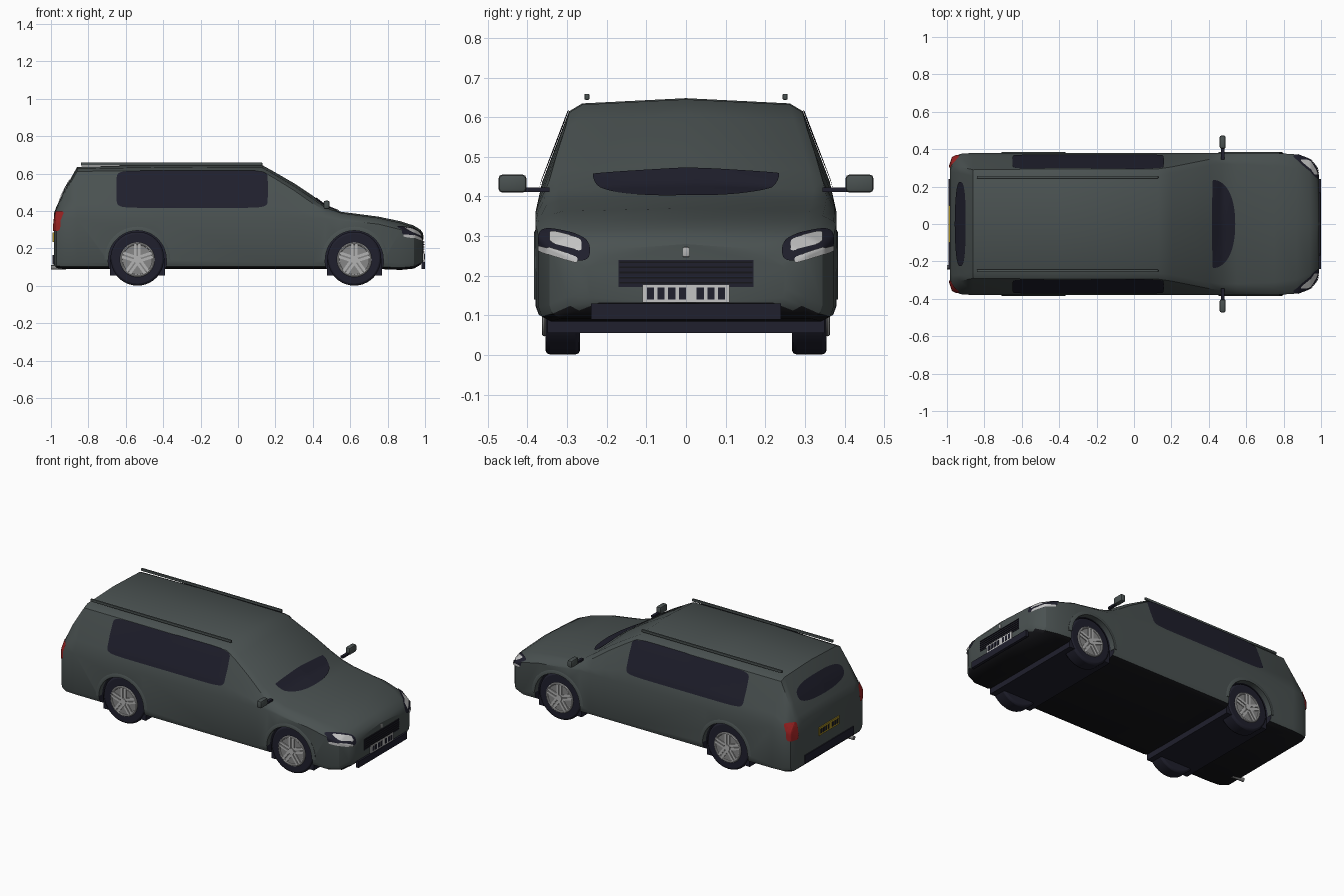
import bpy, bmesh
from math import pi, cos, sin, radians
from mathutils import Vector
from mathutils.bvhtree import BVHTree

if "Cube" in bpy.data.objects:
    bpy.data.objects.remove(bpy.data.objects["Cube"])


def material(name, r, g, b):
    m = bpy.data.materials.new(name)
    m.use_nodes = True
    m.diffuse_color = (r, g, b, 1)
    m.node_tree.nodes["Principled BSDF"].inputs["Base Color"].default_value = (r, g, b, 1)
    return m


PAINT = material("grey green paint", .068, .083, .082)
BLACK = material("black trim", .008, .008, .01)
GLASS = material("dark blue glass", .014, .014, .026)
ALLOY = material("light alloy", .45, .45, .45)
STEEL = material("mid grey metal", .24, .24, .24)
LAMP = material("pale lamp", .55, .55, .55)
RED = material("red lamp", .33, .016, .016)
YELLOW = material("yellow plate", .4, .28, .02)


def shade(ob, angle=35):
    bpy.ops.object.select_all(action='DESELECT')
    ob.select_set(True)
    bpy.context.view_layer.objects.active = ob
    bpy.ops.object.shade_smooth_by_angle(angle=radians(angle))
    return ob


def finish(ob, *mats):
    for m in mats:
        ob.data.materials.append(m)
    return shade(ob)


def from_bmesh(name, bm):
    me = bpy.data.meshes.new(name)
    bm.to_mesh(me)
    bm.free()
    ob = bpy.data.objects.new(name, me)
    bpy.context.collection.objects.link(ob)
    return ob


def loft(name, rings):
    bm = bmesh.new()
    rows = [[bm.verts.new(p) for p in ring] for ring in rings]
    n = len(rows[0])
    for a, b in zip(rows, rows[1:]):
        for i in range(n):
            j = (i + 1) % n
            bm.faces.new((a[i], a[j], b[j], b[i]))
    bm.faces.new(rows[0])
    bm.faces.new(rows[-1])
    bmesh.ops.recalc_face_normals(bm, faces=bm.faces)
    return from_bmesh(name, bm)


def box(name, mat, lo, hi, bevel=0):
    lo, hi = Vector(lo), Vector(hi)
    bm = bmesh.new()
    bmesh.ops.create_cube(bm, size=1)
    for v in bm.verts:
        v.co = (lo + hi) / 2 + v.co * (hi - lo)
    if bevel:
        bmesh.ops.bevel(bm, geom=bm.edges[:], offset=bevel, segments=2, affect='EDGES', profile=.5)
    return finish(from_bmesh(name, bm), mat)


def cylinder(name, mats, loc, radius, depth, axis='y', sides=40, bevel=0):
    rot = (pi / 2, 0, 0) if axis == 'y' else (0, pi / 2, 0)
    bpy.ops.mesh.primitive_cylinder_add(vertices=sides, radius=radius, depth=depth, location=loc, rotation=rot)
    ob = bpy.context.object
    ob.name = name
    if bevel:
        mod = ob.modifiers.new("round", 'BEVEL')
        mod.width, mod.segments, mod.limit_method = bevel, 2, 'ANGLE'
    return finish(ob, *mats)


# Body shell: x, half width, bottom, belt height, roof edge y, roof edge z, centre z
STATIONS = [
    (-.985, .31, .11, .30, .28, .37, .385),
    (-.97, .355, .095, .34, .31, .405, .425),
    (-.93, .375, .09, .36, .305, .49, .51),
    (-.86, .38, .09, .36, .29, .612, .636),
    (-.4, .38, .09, .36, .295, .615, .648),
    (.13, .38, .09, .36, .295, .612, .645),
    (.2, .38, .09, .36, .305, .572, .606),
    (.3, .38, .09, .36, .325, .51, .548),
    (.4, .38, .09, .36, .345, .44, .482),
    (.47, .38, .09, .36, .355, .4, .428),
    (.55, .38, .09, .35, .352, .38, .396),
    (.75, .38, .09, .33, .345, .352, .37),
    (.87, .372, .085, .30, .33, .322, .345),
    (.94, .345, .092, .27, .30, .295, .322),
    (.975, .30, .112, .25, .26, .272, .30),
    (.99, .25, .132, .22, .2, .25, .28)]


def body_ring(x, w, zb, belt, ye, ze, zc):
    half = [(0, zb), (w - .03, zb), (w - .008, zb + .012), (w, zb + .035), (w, belt),
            (w + (ye - w) * .2, belt + (ze - belt) * .3), (ye, ze),
            (ye - .033, ze + .6 * (zc - ze)), (0, zc)]
    return [(x, y, z) for y, z in half] + [(x, -y, z) for y, z in half[-2:0:-1]]


body = finish(loft("body", [body_ring(*s) for s in STATIONS]), PAINT, BLACK, GLASS)
for p in body.data.polygons:
    p.material_index = 1 if p.normal.z < -.45 else 0
surface = BVHTree.FromPolygons([v.co for v in body.data.vertices],
                               [tuple(p.vertices) for p in body.data.polygons])

# Wheel wells cut from the shell, with dark linings
WHEELS = [("rear", -.538), ("front", .622)]
SIDES = [("left", 1), ("right", -1)]
for end, wx in WHEELS:
    for side, s in SIDES:
        cut = cylinder("well_cutter", (PAINT, BLACK, GLASS), (wx, s * .4, .14), .157, .29)
        cut.hide_render = True
        for p in cut.data.polygons:
            p.material_index = 2
        mod = body.modifiers.new("well", 'BOOLEAN')
        mod.operation, mod.solver, mod.object = 'DIFFERENCE', 'EXACT', cut
        bpy.context.view_layer.objects.active = body
        bpy.ops.object.modifier_apply(modifier=mod.name)
        bpy.data.objects.remove(cut)
shade(body, 30)


# Thin panels laid onto the shell: rounded outline, projected along an axis
def panel(name, mat, cu, cv, ru, rv, axis, sign=1, power=10, low=-1, lift=.004, shear=0):
    place = {'x': lambda u, v: Vector((sign * 2, u, v)),
             'y': lambda u, v: Vector((u, sign * 2, v)),
             'z': lambda u, v: Vector((v, u, sign * 2))}[axis]
    ray = -sign * Vector([axis == a for a in 'xyz'])
    bm = bmesh.new()
    cols, rows, grid = 32, 8, []
    for i in range(cols + 1):
        t = -cos(pi * i / cols)
        h = max(0, 1 - abs(t) ** power) ** (1 / power)
        line = []
        for j in range(rows + 1):
            v = cv + rv * h * (low + (1 - low) * j / rows) + shear * t
            hit, normal, _, _ = surface.ray_cast(place(cu + ru * t, v), ray)
            if hit is None:
                hit, normal, _, _ = surface.find_nearest(place(cu + ru * t, v) + ray)
            line.append(bm.verts.new(hit + normal * lift))
        grid.append(line)
    for a, b in zip(grid, grid[1:]):
        for j in range(rows):
            bm.faces.new((a[j], a[j + 1], b[j + 1], b[j]))
    bmesh.ops.remove_doubles(bm, verts=bm.verts, dist=.0002)
    bm.normal_update()
    for f in bm.faces:
        if f.normal.dot(ray) > 0:
            f.normal_flip()
    return finish(from_bmesh(name, bm), mat)


panel("windscreen", GLASS, 0, .42, .235, .12, 'z', power=2.2, low=-.04)
panel("rear_window", GLASS, 0, .512, .225, .055, 'x', -1, power=2.6)
for side, s in SIDES:
    panel(side + "_side_window", GLASS, -.245, .515, .405, .099, 'y', s)
    panel(side + "_headlight_housing", GLASS, s * .306, .277, .064, .034, 'x', 1, 3, shear=s * .014)
    panel(side + "_headlight_upper", LAMP, s * .302, .285, .04, .016, 'x', 1, 5, lift=.007, shear=s * .01)
    panel(side + "_headlight_lower", LAMP, s * .32, .254, .047, .008, 'x', 1, 6, lift=.007, shear=s * .015)
    panel(side + "_tail_light", RED, s * .334, .345, .032, .053, 'x', -1, 6)
    panel(side + "_tail_light_side", RED, -.962, .348, .012, .048, 'y', s, 6)

# Wheels, under-body liners and arch lips
for end, wx in WHEELS:
    box(end + "_wheel_liner", GLASS, (wx - .147, -.35, .055), (wx + .147, .35, .14))
    for side, s in SIDES:
        name = side + "_" + end
        cylinder(name + "_tyre", [GLASS], (wx, s * .311, .145), .144, .088, bevel=.012)
        cylinder(name + "_rim", [STEEL], (wx, s * .32, .14), .09, .076)
        cylinder(name + "_hub", [ALLOY], (wx, s * .324, .14), .02, .084, sides=20)
        bpy.ops.mesh.primitive_torus_add(major_radius=.086, minor_radius=.007, major_segments=40,
                                         minor_segments=8, location=(wx, s * .357, .14),
                                         rotation=(pi / 2, 0, 0))
        bpy.context.object.name = name + "_rim_edge"
        finish(bpy.context.object, ALLOY)
        for k in range(5):
            for d in (-.011, .011):
                spoke = box(name + "_spoke", ALLOY, (d - .007, -.003, .01), (d + .007, .003, .087))
                spoke.location = (wx, s * .36, .14)
                spoke.rotation_euler = (0, k * 2 * pi / 5, 0)
        rings = []
        for k in range(25):
            a = pi * k / 24
            rings.append([(wx + r * cos(a), s * y, .14 + r * sin(a))
                          for r, y in ((.155, .35), (.155, .384), (.168, .384), (.178, .379), (.178, .35))])
        finish(loft(name + "_arch_lip", rings), PAINT)

# Nose: grille, number plate and bumper
box("grille", GLASS, (.98, -.17, .172), (.993, .17, .24))
for k in range(5):
    z = .18 + k * .013
    box("grille_slat", BLACK, (.985, -.168, z), (.996, .168, z + .004))
box("front_plate", LAMP, (.985, -.11, .132), (.997, .11, .178))
box("front_bumper", GLASS, (.982, -.24, .09), (1, .24, .13))
box("nose_badge", ALLOY, (.984, -.008, .247), (.993, .008, .272), .003)

# Tail: number plate, bumper and exhaust
box("rear_plate", YELLOW, (-.991, -.1, .235), (-.98, .1, .285))
box("rear_bumper", GLASS, (-.991, -.24, .115), (-.97, .24, .165))
cylinder("exhaust", [STEEL], (-.96, -.23, .098), .012, .08, 'x', 16)

# Plain dark blocks on both plates
for k in range(7):
    y = -.09 + k * .027 + (.018 if k > 3 else 0)
    box("front_plate_block", GLASS, (.99, y - .009, .14), (.999, y + .009, .17))
    box("rear_plate_block", GLASS, (-.993, -.9 * y - .007, .246), (-.985, -.9 * y + .007, .274))

# Roof rails and door mirrors
for side, s in SIDES:
    y = s * .25
    box(side + "_roof_rail", PAINT, (-.84, y - .006, .644), (.13, y + .006, .659), .002)
    y = s * .438
    box(side + "_mirror", PAINT, (.458, y - .035, .41), (.49, y + .035, .455), .009)
    y = s * .38
    box(side + "_mirror_arm", GLASS, (.465, y - .035, .411), (.483, y + .035, .423))
